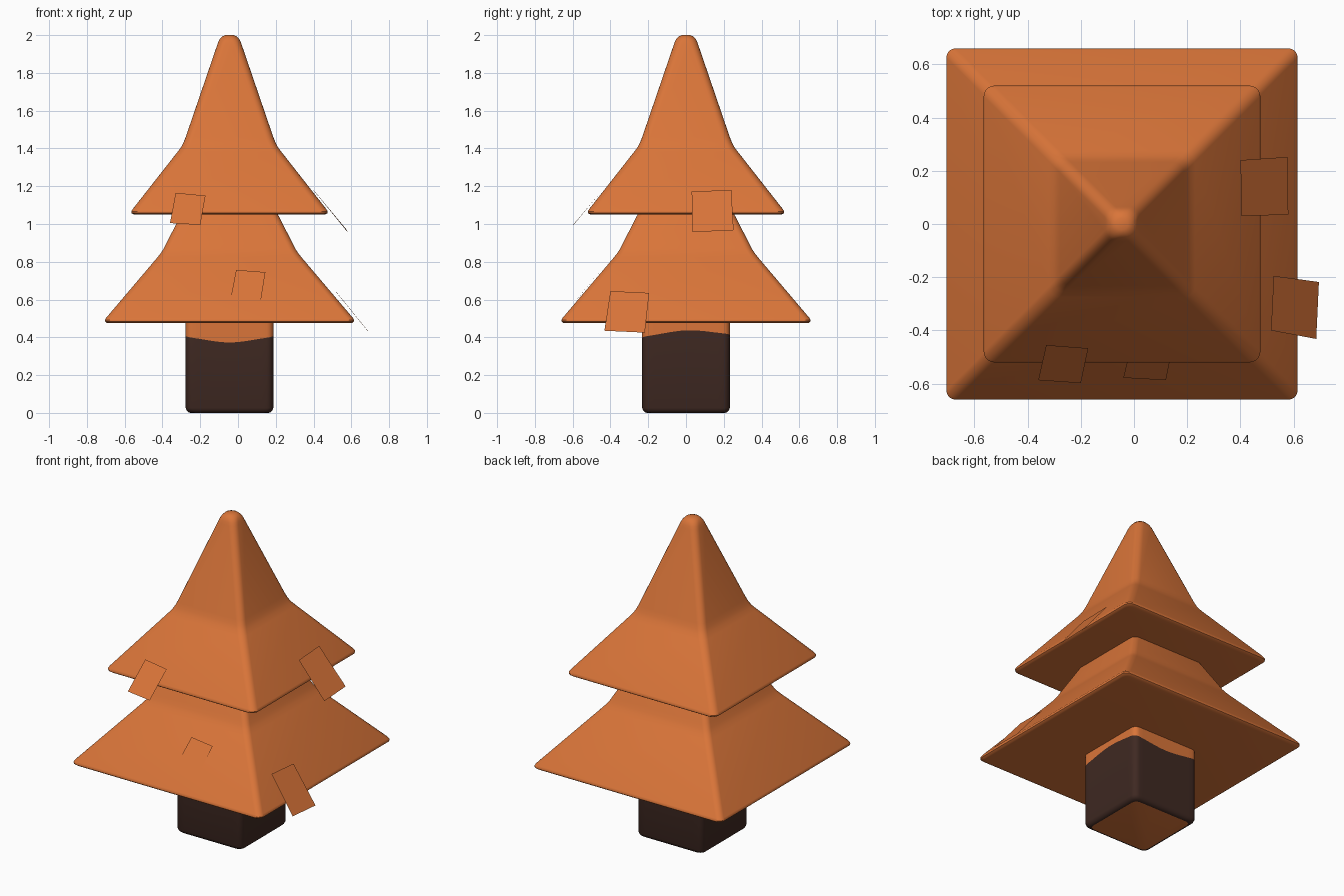
import bpy, bmesh, math

if "Cube" in bpy.data.objects:
    bpy.data.objects.remove(bpy.data.objects["Cube"])

CX = -0.045  # tree axis, shifted so the loose tags keep the model centred


def material(name, rgb):
    m = bpy.data.materials.new(name)
    m.diffuse_color = (*rgb, 1)
    m.use_nodes = True
    m.node_tree.nodes["Principled BSDF"].inputs["Base Color"].default_value = m.diffuse_color
    return m


ORANGE = material("orange", (0.70, 0.178, 0.041))
BROWN = material("dark brown", (0.050, 0.022, 0.016))


def ring(half, radius, side=1, seg=5):
    """Outline of a rounded square, counter-clockwise, sides cut into pieces."""
    radius = min(radius, half * 0.95)
    pts = []
    for k in range(4):
        a0 = k * math.pi / 2
        sx, sy = ((1, 1), (-1, 1), (-1, -1), (1, -1))[k]
        for i in range(seg + 1):
            a = a0 + i / seg * math.pi / 2
            pts.append((sx * (half - radius) + radius * math.cos(a),
                        sy * (half - radius) + radius * math.sin(a)))
        nx, ny = ((-1, 1), (-1, -1), (1, -1), (1, 1))[k]
        x0, y0 = pts[-1]
        a = a0 + math.pi / 2
        x1 = nx * (half - radius) + radius * math.cos(a)
        y1 = ny * (half - radius) + radius * math.sin(a)
        for i in range(1, side):
            t = i / side
            pts.append((x0 + (x1 - x0) * t, y0 + (y1 - y0) * t))
    return pts


def finish(bm, name, mats, smooth=True):
    bmesh.ops.recalc_face_normals(bm, faces=bm.faces)
    me = bpy.data.meshes.new(name)
    bm.to_mesh(me)
    bm.free()
    ob = bpy.data.objects.new(name, me)
    for m in mats:
        me.materials.append(m)
    bpy.context.collection.objects.link(ob)
    if smooth:
        bpy.ops.object.select_all(action='DESELECT')
        bpy.context.view_layer.objects.active = ob
        ob.select_set(True)
        bpy.ops.object.shade_smooth_by_angle(angle=math.radians(40))
    return ob


def loft(name, profile, radius, mats, side=1, paint=None):
    """Stack rounded squares; each profile row is (half width, z or z(angle))."""
    bm = bmesh.new()
    rows = []
    for half, z in profile:
        rows.append([bm.verts.new((x + CX, y, z(math.atan2(y, x)) if callable(z) else z))
                     for x, y in ring(half, radius, side)])
    n = len(rows[0])
    for r, (a, b) in enumerate(zip(rows, rows[1:])):
        for i in range(n):
            j = (i + 1) % n
            f = bm.faces.new((a[i], a[j], b[j], b[i]))
            if paint:
                f.material_index = paint(r, f.calc_center_median())
    bm.faces.new(rows[0][::-1])
    bm.faces.new(rows[-1])
    return finish(bm, name, mats)


# Foliage tiers with a flared skirt and softened edges
loft("lower_foliage",
     [(0.635, 0.475), (0.65, 0.477), (0.659, 0.484), (0.66, 0.491), (0.654, 0.502),
      (0.38, 0.825), (0.362, 0.848), (0.348, 0.87), (0.335, 0.897),
      (0.25, 1.062), (0.20, 1.16)], 0.035, [ORANGE])
loft("upper_foliage",
     [(0.495, 1.05), (0.511, 1.052), (0.519, 1.058), (0.52, 1.066), (0.514, 1.077),
      (0.274, 1.383), (0.256, 1.407), (0.243, 1.432), (0.232, 1.46),
      (0.066, 1.945), (0.06, 1.962), (0.052, 1.979), (0.039, 1.993),
      (0.022, 2.0)], 0.04, [ORANGE])


# Trunk: brown bark up to a wavy line, foliage colour above and underneath
def bark_line(a):
    return 0.41 + 0.01 * math.sin(a) + 0.027 * math.cos(2 * a)


loft("trunk",
     [(0.205, 0.0), (0.217, 0.003), (0.227, 0.012), (0.232, 0.026),
      (0.232, bark_line), (0.232, 0.55)], 0.035, [ORANGE, BROWN], side=14,
     paint=lambda r, c: 1 if r < 4 else 0)

# Loose flat tags lying on the front and right slopes
tags = {
    "front_upper_tag": [(-0.33, -0.455, 1.165), (-0.172, -0.467, 1.15),
                        (-0.20, -0.598, 0.995), (-0.36, -0.587, 1.005)],
    "front_lower_tag": [(-0.01, -0.45, 0.757), (0.145, -0.46, 0.745),
                        (0.12, -0.587, 0.59), (-0.04, -0.578, 0.60)],
    "right_upper_tag": [(0.40, 0.24, 1.18), (0.405, 0.03, 1.172),
                        (0.58, 0.035, 0.957), (0.577, 0.252, 0.967)],
    "right_lower_tag": [(0.525, -0.195, 0.635), (0.515, -0.40, 0.645),
                        (0.685, -0.432, 0.435), (0.695, -0.218, 0.425)],
}
for name, corners in tags.items():
    bm = bmesh.new()
    face = bm.faces.new([bm.verts.new(c) for c in corners])
    face.normal_update()
    if face.normal.z < 0:
        face.normal_flip()
    me = bpy.data.meshes.new(name)
    bm.to_mesh(me)
    bm.free()
    me.materials.append(ORANGE)
    bpy.context.collection.objects.link(bpy.data.objects.new(name, me))
